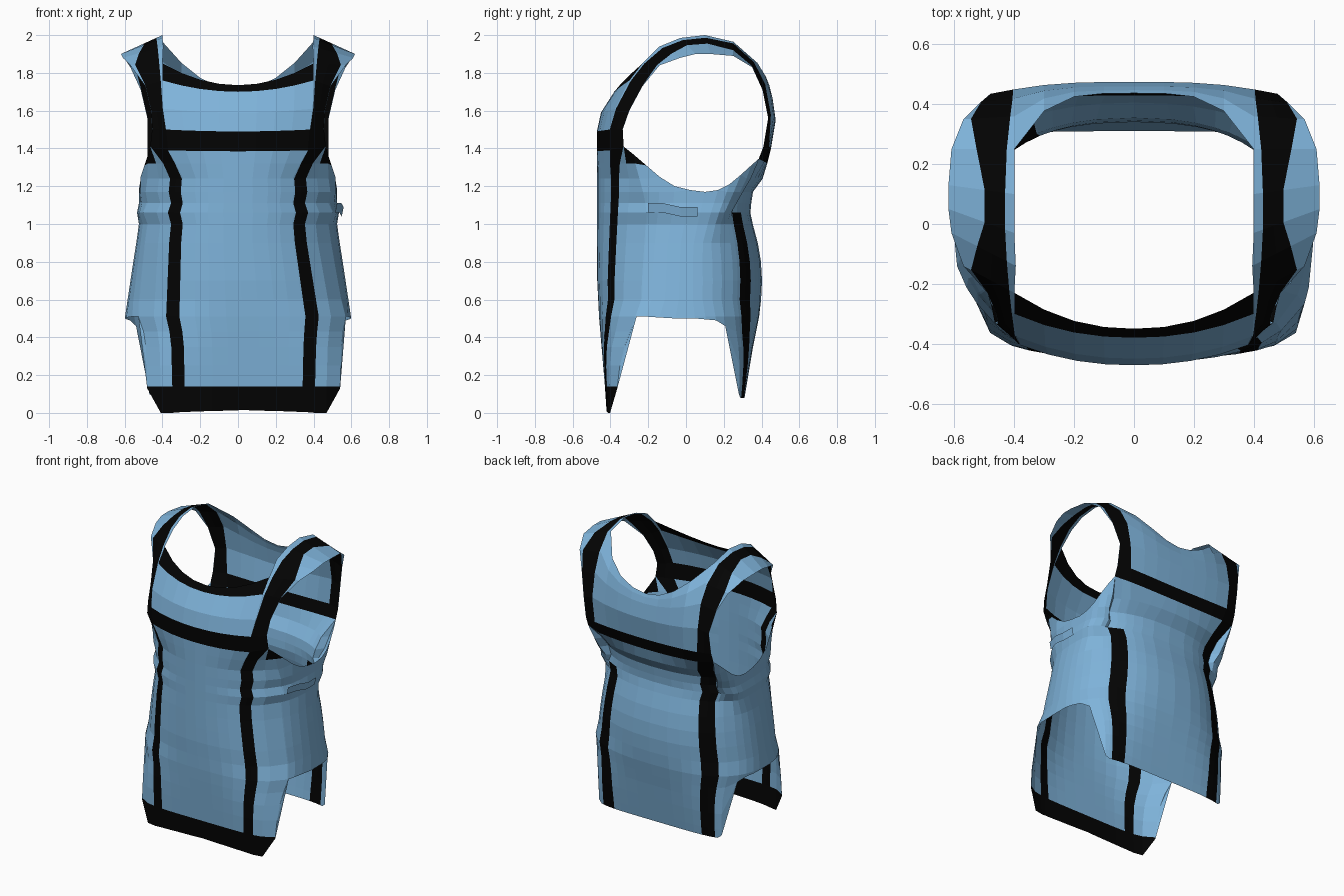
import bpy, bmesh, math
from mathutils import Vector

if "Cube" in bpy.data.objects:
    bpy.data.objects.remove(bpy.data.objects["Cube"])


def material(name, rgb):
    m = bpy.data.materials.new(name)
    m.diffuse_color = (*rgb, 1)
    m.use_nodes = True
    m.node_tree.nodes["Principled BSDF"].inputs["Base Color"].default_value = m.diffuse_color
    return m


BLUE, BLACK = 0, 1
MATS = [material("blue_cloth", (0.21, 0.45, 0.70)), material("black_trim", (0.001, 0.001, 0.001))]


def interp(table, z):
    for (z0, v0), (z1, v1) in zip(table, table[1:]):
        if z <= z1:
            t = max(0, (z - z0) / (z1 - z0))
            return v0 + (v1 - v0) * t
    return table[-1][1]


# Torso profiles by height: half width, front depth, back depth, squareness
WIDTH = [(0, .56), (.15, .56), (.4, .57), (.5, .60), (.8, .555), (1, .525), (1.06, .55), (1.11, .525), (1.19, .55), (1.25, .53)]
FRONT = [(0, -.42), (.15, -.43), (.5, -.46), (.7, -.47), (1.4, -.47)]
BACK = [(.08, .31), (.35, .355), (.55, .395), (.75, .405), (.9, .38), (1.05, .34), (1.16, .35), (1.33, .43)]
SQUARE_F = [(0, 6), (.15, 5.5), (.45, 3), (.6, 2.4), (1.2, 2.05), (1.4, 2.2)]
SQUARE_B = [(.08, 5), (.45, 2.7), (.6, 2.3), (1.3, 2.3)]


def torso(deg, z):
    fx = abs(math.cos(math.radians(deg))) ** .74
    n = interp(SQUARE_F if deg >= 0 else SQUARE_B, z)
    h = interp(FRONT if deg >= 0 else BACK, z)
    return Vector((interp(WIDTH, z) * fx, h * max(0, 1 - fx ** n) ** (1 / n), z))


# Shoulder strap sections, front to back: neck edge, arm edge, trim fractions
STRAP = [
    ((.37, -.405, 1.39), (.465, -.33, 1.41), .02, .98),
    ((.38, -.405, 1.50), (.455, -.335, 1.50), .02, .98),
    ((.395, -.375, 1.61), (.46, -.30, 1.60), .05, .98),
    ((.40, -.30, 1.76), (.49, -.23, 1.73), .1, .98),
    ((.40, -.23, 1.85), (.57, -.14, 1.84), .1, .85),
    ((.395, -.14, 1.94), (.61, -.03, 1.88), .14, .6),
    ((.40, -.03, 1.985), (.62, .05, 1.9), .14, .45),
    ((.40, .10, 2.0), (.62, .13, 1.9), .14, .45),
    ((.40, .25, 1.965), (.61, .25, 1.89), .12, .6),
    ((.40, .36, 1.86), (.57, .35, 1.83), .08, .85),
    ((.40, .42, 1.74), (.515, .405, 1.71), .05, .98),
    ((.40, .45, 1.58), (.48, .435, 1.56), .05, .98),
    ((.39, .44, 1.41), (.48, .41, 1.41), .02, .98),
    ((.375, .415, 1.33), (.48, .385, 1.345), .02, .98),
]
# Centre lines of the chest and back panels (y, z), matching strap sections
CHEST = [(-.47, 1.385), (-.472, 1.49), (-.45, 1.59), (-.38, 1.70), (-.35, 1.735)]
REAR = [(.437, 1.71), (.447, 1.69), (.46, 1.65), (.475, 1.55), (.45, 1.40), (.43, 1.32)]
STEPS = (0, .25, .5, .75, 1)


def strap_row(sec):
    a, b, f0, f1 = Vector(sec[0]), Vector(sec[1]), sec[2], sec[3]
    return [a.lerp(b, f) for f in (0, f0, (f0 + f1) / 2, f1, 1)]


def panel_row(centre, sec, bow=2.2):
    x, y, z = sec[0]
    cy, cz = centre
    return [Vector((s * x, cy + (y - cy) * s ** bow, cz + (z - cz) * s ** 2)) for s in STEPS]


# Lower edge of the armhole, front to back
ARMHOLE = [(.475, -.28, 1.37), (.495, -.21, 1.31), (.515, -.14, 1.25), (.52, -.06, 1.20), (.525, .02, 1.18),
           (.525, .10, 1.17), (.525, .17, 1.18), (.52, .23, 1.21), (.51, .29, 1.26), (.495, .345, 1.31)]
# Torso columns from front centre round to back centre, and their hem heights
ANGLES = [90, 85.8, 79, 72, 64, 63, 58.5, 54, 44, 28, 27, 20, 11, 3, -4, -11, -19, -27, -38,
          -43, -46, -53, -60, -61, -67, -74, -82, -90]
HEMS = ([.015, .012, .01, .008, .005, .005, .003, 0, 0, .13]
        + [.51, .51, .505, .5, .5, .495, .49, .46] + [.1] + [.08] * 9)
LEVELS = [0, .14, .25, .35, .43, .51, .6, .7, .8, .9, 1.0, 1.06, 1.11, 1.17, 1.24, 1.32, 1.5]


def grid(bm, rows, side, paint):
    def place(p):
        # the front skirt hangs slightly to the right
        shift = .03 * min(1, max(0, (.9 - p.z) / .5)) * min(1, max(0, (-.15 - p.y) / .12))
        return bm.verts.new((p.x * side + shift, p.y, p.z))
    vs = [[place(p) for p in r] for r in rows]
    for i in range(len(vs) - 1):
        for j in range(len(vs[0]) - 1):
            q = [vs[i][j], vs[i][j + 1], vs[i + 1][j + 1], vs[i + 1][j]]
            f = bm.faces.new(q if side > 0 else q[::-1])
            f.material_index = BLACK if paint(i, j) else BLUE


def finish(bm, name):
    bmesh.ops.remove_doubles(bm, verts=bm.verts, dist=.0006)
    me = bpy.data.meshes.new(name)
    bm.to_mesh(me)
    bm.free()
    for m in MATS:
        me.materials.append(m)
    ob = bpy.data.objects.new(name, me)
    bpy.context.collection.objects.link(ob)


chest = [panel_row(c, s) for c, s in zip(CHEST, STRAP)]
rear = [panel_row(c, s, b) for c, s, b in zip(REAR, STRAP[-6:], (4, 4, 3.5, 3, 3, 2.5))]
straps = [strap_row(s) for s in STRAP]
tops = (chest[0] + straps[0][1:] + [Vector(p) for p in ARMHOLE]
        + straps[-1][::-1] + rear[-1][-2::-1])

torso_rows = []
for lv in LEVELS:
    row = []
    for j, (deg, hem, top) in enumerate(zip(ANGLES, HEMS, tops)):
        z = max(lv, hem)
        p = torso(deg, z)
        if z > top.z - .025:
            p = top.copy()
        else:  # ease the cloth towards the armhole and yoke edges
            reach = .3 if 9 <= j <= 19 else .14
            k = max(0, 1 - (top.z - z) / reach)
            p.x += (top.x - p.x) * k
            p.y += (top.y - p.y) * k
        row.append(p)
    torso_rows.append(row)

vest = bmesh.new()
for side in (1, -1):
    # Torso wrap with hem, front and back stripes
    def torso_trim(i, j, side=side):
        if (i == 0 and j < 9) or j in (5, 6) or (i == len(LEVELS) - 2 and j in (8, 9)):
            return True
        return j in (20, 21) and (side < 0 or LEVELS[i] < 1.05)
    grid(vest, torso_rows, side, torso_trim)
    # Chest and back panels
    grid(vest, chest, side, lambda i, j: i in (0, 3))
    grid(vest, rear, side, lambda i, j: i == 4)
    # Shoulder straps
    grid(vest, straps, side, lambda i, j: j in (1, 2) or i in (0, len(STRAP) - 2))
bmesh.ops.recalc_face_normals(vest, faces=vest.faces)
finish(vest, "vest")

# Small folded tab under the right arm
tab = bmesh.new()
ys = (-.2, -.12, -.03, .06)
grid(tab, [[Vector((.55 - .9 * y * y, y, 1.04 + .02 * (y < -.1))) for y in ys],
           [Vector((.56 - .9 * y * y, y, 1.09 + .02 * (y < -.1))) for y in ys]], 1, lambda i, j: False)
finish(tab, "side_tab")
